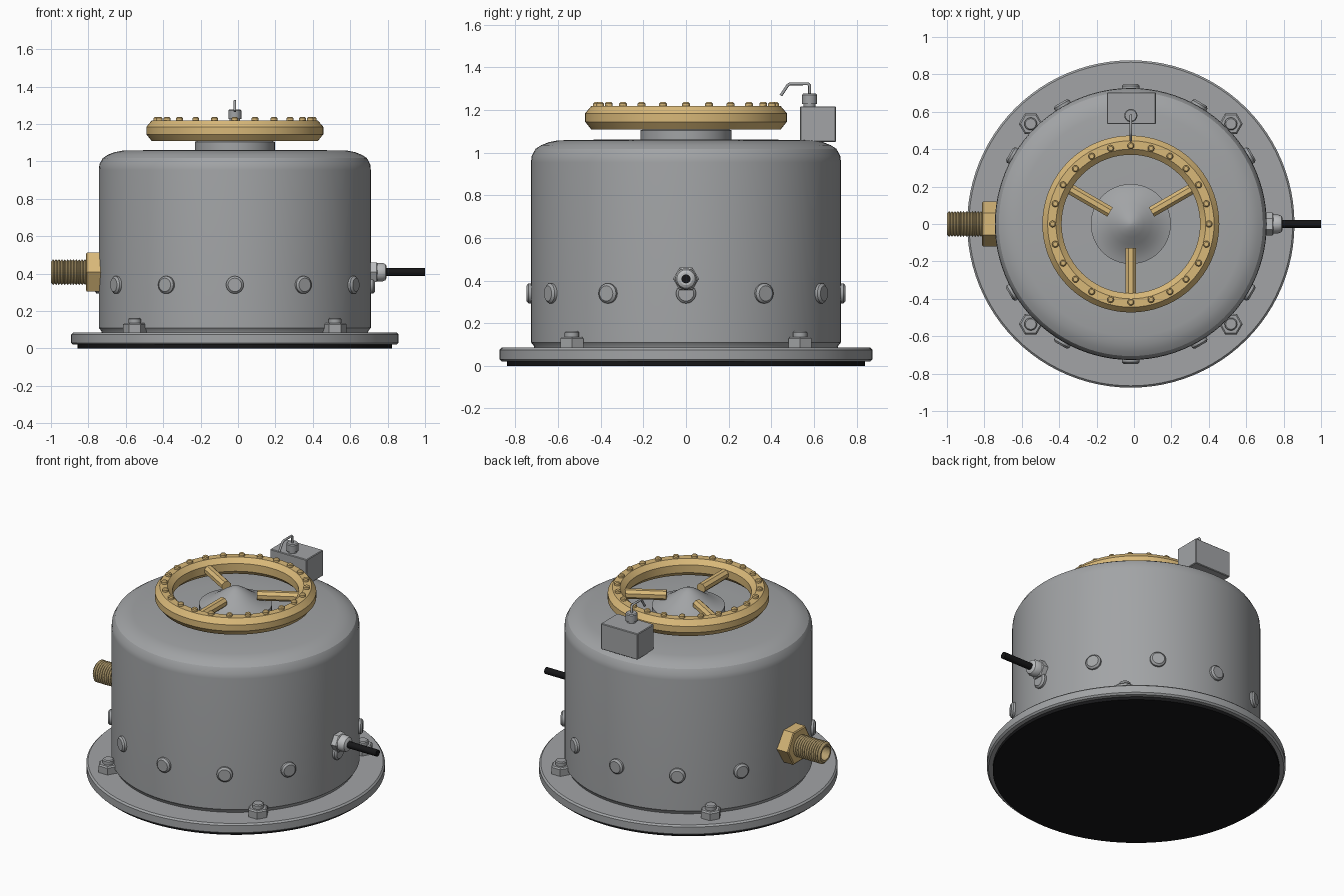
import bpy
import math
from math import pi, sin, cos, radians
from mathutils import Matrix, Vector

cube = bpy.data.objects.get("Cube")
if cube:
    bpy.data.objects.remove(cube)

AX = -0.017          # axis of the housing
R = 0.727            # housing radius


def material(name, rgb):
    m = bpy.data.materials.new(name)
    m.use_nodes = True
    m.diffuse_color = (*rgb, 1)
    m.node_tree.nodes["Principled BSDF"].inputs["Base Color"].default_value = (*rgb, 1)
    return m


GREY = material("steel grey", (0.36, 0.37, 0.38))
LIGHT = material("light steel", (0.5, 0.51, 0.52))
GOLD = material("brass", (0.69, 0.48, 0.19))
DARK_GOLD = material("thread brass", (0.47, 0.35, 0.16))
BLACK = material("black rubber", (0.008, 0.008, 0.009))


def finish(name, verts, faces, mat, matrix, smooth=True):
    mesh = bpy.data.meshes.new(name)
    mesh.from_pydata([matrix @ Vector(v) for v in verts], [], faces)
    mesh.materials.append(mat)
    ob = bpy.data.objects.new(name, mesh)
    bpy.context.collection.objects.link(ob)
    bpy.ops.object.select_all(action='DESELECT')
    ob.select_set(True)
    bpy.context.view_layer.objects.active = ob
    # consistent outward normals
    bpy.ops.object.mode_set(mode='EDIT')
    bpy.ops.mesh.select_all(action='SELECT')
    bpy.ops.mesh.normals_make_consistent(inside=False)
    bpy.ops.object.mode_set(mode='OBJECT')
    if smooth:
        bpy.ops.object.shade_smooth_by_angle(angle=radians(28))
    return ob


def lathe(name, profile, mat, matrix, n=32, closed=False, smooth=True):
    """Revolve (radius, height) points about local z; open profiles get end caps."""
    k = len(profile)
    verts = [(r * cos(2 * pi * i / n), r * sin(2 * pi * i / n), z)
             for i in range(n) for r, z in profile]
    faces = []
    for i in range(n):
        j = (i + 1) % n
        for p in range(k if closed else k - 1):
            q = (p + 1) % k
            faces.append((i * k + p, j * k + p, j * k + q, i * k + q))
    if not closed:
        faces.append(tuple(i * k for i in range(n)))
        faces.append(tuple(i * k + k - 1 for i in range(n)))
    return finish(name, verts, faces, mat, matrix, smooth)


def rod(r, z0, z1, c=0.0):
    """Cylinder profile with chamfered far end."""
    return [(r, z0), (r, z1 - c), (r - c, z1)] if c else [(r, z0), (r, z1)]


def at(x, y, z):
    return Matrix.Translation((x, y, z))


def outward(angle, r, z):
    """Local z points radially away from the housing axis."""
    return at(AX, 0, z) @ Matrix.Rotation(angle, 4, 'Z') @ at(r, 0, 0) @ Matrix.Rotation(pi / 2, 4, 'Y')


axis = at(AX, 0, 0)

# Base pad, flange and housing
lathe("base_pad", rod(0.84, 0, 0.025), BLACK, axis, 96)
lathe("base_flange", [(0.865, 0.02), (0.875, 0.03), (0.875, 0.075), (0.865, 0.085)], GREY, axis, 96)
lathe("housing", [(0.71, 0.08), (0.715, 0.095), (R, 0.11), (R, 0.955), (0.724, 0.985), (0.706, 1.018),
                  (0.68, 1.035), (0.645, 1.049), (0.6, 1.058), (0.36, 1.062)], GREY, axis, 96)

# Hub with bell-shaped cap
lathe("hub", [(0.214, 1.05), (0.214, 1.105), (0.19, 1.112), (0.15, 1.13), (0.11, 1.156), (0.07, 1.185),
              (0.04, 1.203), (0.018, 1.212), (0.003, 1.215)], GREY, axis, 48)

# Handwheel rim, studs and spokes
lathe("wheel_rim", [(0.473, 1.145), (0.473, 1.185), (0.445, 1.218), (0.4, 1.218), (0.37, 1.19),
                    (0.37, 1.14), (0.4, 1.11), (0.445, 1.11)], GOLD, axis, 72, closed=True)
for i in range(24):
    a = 2 * pi * i / 24
    lathe("wheel_stud", rod(0.018, 1.21, 1.237, 0.006), GOLD,
          at(AX + 0.418 * cos(a), 0.418 * sin(a), 0), 12)
for deg in (30, 150, 270):
    lathe("wheel_spoke", rod(0.031, 0, 0.26), GOLD,
          outward(radians(deg), 0.128, 1.163) @ Matrix.Rotation(pi / 8, 4, 'Z'), 8)

# Round plugs around the housing
for i in range(12):
    lathe("side_plug", [(0.047, -0.02), (0.047, 0.012), (0.036, 0.022)], GREY,
          outward(i * pi / 6, R, 0.34), 24)

# Flange bolts
for i in range(4):
    a = pi / 4 + i * pi / 2
    place = at(AX + 0.757 * cos(a), 0.757 * sin(a), 0)
    lathe("flange_nut", [(0.063, 0.08), (0.063, 0.128), (0.054, 0.136)], GREY, place, 6, smooth=False)
    lathe("flange_bolt", rod(0.034, 0.08, 0.163, 0.006), GREY, place, 20)

# Brass outlet with threaded pipe, on the model's right
outlet = at(0, 0, 0.408) @ Matrix.Rotation(-pi / 2, 4, 'Y')
lathe("outlet_hex", [(0.12, 0.72), (0.12, 0.808), (0.112, 0.813)], GOLD,
      outlet @ Matrix.Rotation(pi / 2, 4, 'Z'), 6, smooth=False)
thread = []
for i in range(12):
    z = 0.81 + i * 0.0155
    thread += [(0.06, z), (0.069, z + 0.0078)]
lathe("outlet_thread", thread + [(0.06, 0.996), (0.056, 1.0), (0.044, 1.0), (0.044, 0.9)],
      DARK_GOLD, outlet, 32, smooth=False)

# Cable gland and cable, on the model's left
gland = at(0, 0, 0.408) @ Matrix.Rotation(pi / 2, 4, 'Y')
lathe("gland_hex", [(0.061, 0.69), (0.061, 0.74), (0.054, 0.746)], LIGHT,
      gland @ Matrix.Rotation(pi / 2, 4, 'Z'), 6, smooth=False)
lathe("gland_cap", [(0.05, 0.74), (0.05, 0.772), (0.043, 0.788), (0.03, 0.795)], LIGHT, gland, 24)
lathe("cable", rod(0.021, 0.75, 1.0), BLACK, gland, 20)

# Switch box at the back with stem and bent lever
bx, by, bz = 0.131, 0.0845, 0.0835
corners = [(x, y, z) for x in (-bx, bx) for y in (-by, by) for z in (-bz, bz)]
box = finish("switch_box", corners, [(0, 1, 3, 2), (4, 6, 7, 5), (0, 4, 5, 1), (2, 3, 7, 6),
                                     (0, 2, 6, 4), (1, 5, 7, 3)], GREY, at(-0.014, 0.619, 1.134), False)
bevel = box.modifiers.new("edge", 'BEVEL')
bevel.width = 0.004
stem = at(AX, 0.58, 0)
lathe("switch_stem", rod(0.028, 1.21, 1.24), GREY, stem, 24)
lathe("switch_cap", [(0.035, 1.228), (0.035, 1.271), (0.03, 1.277)], GREY, stem, 24)
path = [(0.58, 1.27), (0.58, 1.315), (0.572, 1.323), (0.488, 1.323), (0.478, 1.317), (0.445, 1.268)]
curve = bpy.data.curves.new("switch_lever", 'CURVE')
curve.dimensions = '3D'
curve.bevel_depth = 0.007
curve.bevel_resolution = 2
curve.use_fill_caps = True
line = curve.splines.new('POLY')
line.points.add(len(path) - 1)
for p, (y, z) in zip(line.points, path):
    p.co = (AX, y, z, 1)
curve.materials.append(GREY)
bpy.context.collection.objects.link(bpy.data.objects.new("switch_lever", curve))
